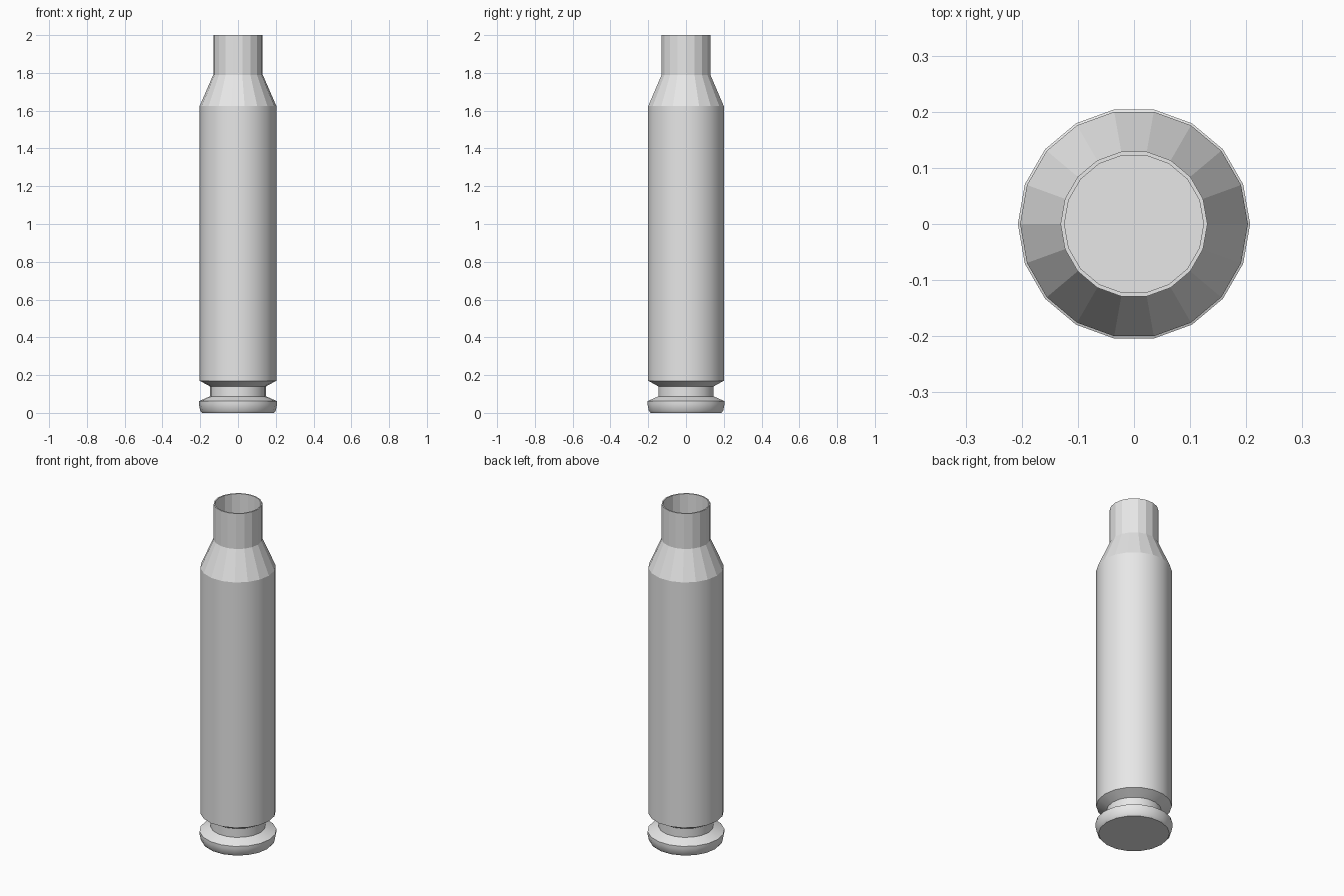
import bpy, bmesh
from math import radians, cos, sin, tau

cube = bpy.data.objects.get("Cube")
if cube:
    bpy.data.objects.remove(cube, do_unlink=True)

SIDES = 18

metal = bpy.data.materials.new("grey_metal")
metal.use_nodes = True
colour = (0.8, 0.8, 0.8, 1)
metal.diffuse_color = colour
metal.node_tree.nodes["Principled BSDF"].inputs["Base Color"].default_value = colour

# Outline as (radius, height): base, rim, groove, body, shoulder, neck, bore
profile = [
    (0.19, 0), (0.2, 0.012), (0.207, 0.045), (0.207, 0.062), (0.148, 0.088),
    (0.148, 0.14), (0.203, 0.17), (0.203, 1.625),
    (0.131, 1.79), (0.131, 2), (0.124, 2), (0.124, 1.5),
]

# Revolve the outline and close both ends
bm = bmesh.new()
rings = [[bm.verts.new((r * cos(tau * i / SIDES), r * sin(tau * i / SIDES), z))
          for i in range(SIDES)] for r, z in profile]
for low, high in zip(rings, rings[1:]):
    for i in range(SIDES):
        j = (i + 1) % SIDES
        bm.faces.new((low[i], low[j], high[j], high[i]))
bm.faces.new(rings[0][::-1])
bm.faces.new(rings[-1])

mesh = bpy.data.meshes.new("cartridge_case")
bm.to_mesh(mesh)
bm.free()
mesh.materials.append(metal)
case = bpy.data.objects.new("cartridge_case", mesh)
bpy.context.collection.objects.link(case)

# Smooth rim and body, faceted shoulder, neck and bore
bpy.context.view_layer.objects.active = case
case.select_set(True)
bpy.ops.object.shade_smooth_by_angle(angle=radians(30))
for face in mesh.polygons:
    if face.center.z > 1.65 or abs(face.normal.z) > 0.99:
        face.use_smooth = False
